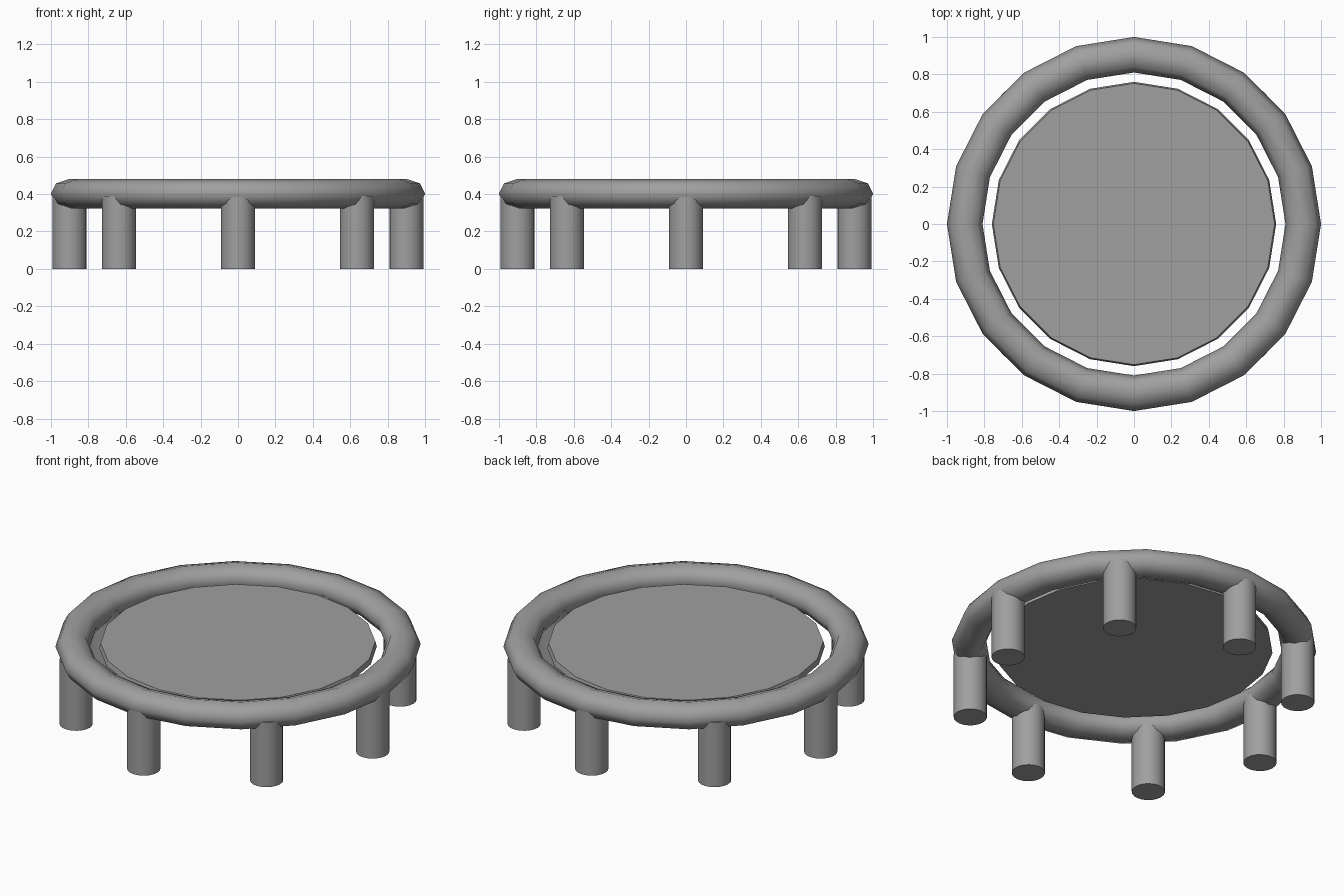
import bpy
import bmesh
from math import cos, sin, pi, radians

cube = bpy.data.objects.get("Cube")
if cube:
    bpy.data.objects.remove(cube, do_unlink=True)

SIDES = 20
RING_RADIUS, RING_Z = 0.905, 0.402

grey = bpy.data.materials.new("plain_grey")
grey.use_nodes = True
colour = (0.35, 0.35, 0.35, 1)
grey.diffuse_color = colour
grey.node_tree.nodes["Principled BSDF"].inputs["Base Color"].default_value = colour


def finish(obj, name, angle):
    obj.name = obj.data.name = name
    obj.data.materials.append(grey)
    bpy.ops.object.select_all(action='DESELECT')
    obj.select_set(True)
    bpy.context.view_layer.objects.active = obj
    bpy.ops.object.shade_smooth_by_angle(angle=radians(angle))


def lathe(name, profile, angle):
    """Revolve a closed (radius, z) profile around the z axis."""
    bm = bmesh.new()
    rows = []
    for i in range(SIDES):
        a = 2 * pi * i / SIDES
        rows.append([bm.verts.new((r * cos(a), r * sin(a), z)) for r, z in profile])
    n = len(profile)
    for i in range(SIDES):
        here, there = rows[i], rows[(i + 1) % SIDES]
        for j in range(n):
            k = (j + 1) % n
            bm.faces.new((here[j], there[j], there[k], here[k]))
    bmesh.ops.recalc_face_normals(bm, faces=bm.faces)
    mesh = bpy.data.meshes.new(name)
    bm.to_mesh(mesh)
    bm.free()
    obj = bpy.data.objects.new(name, mesh)
    bpy.context.collection.objects.link(obj)
    finish(obj, name, angle)


# Padded outer ring with a slightly flattened eight-sided section
section = [(RING_RADIUS + 0.095 * cos(pi * i / 4), RING_Z + 0.078 * sin(pi * i / 4))
           for i in range(8)]
lathe("outer_ring", section, 60)

# Jumping mat, a thin disc whose rim narrows slightly towards the top
bpy.ops.mesh.primitive_cone_add(vertices=SIDES, radius1=0.76, radius2=0.752,
                                depth=0.03, location=(0, 0, 0.405))
finish(bpy.context.object, "jumping_mat", 10)

# Eight round legs reaching up into the ring
LEG_TOP = 0.39
for i in range(8):
    a = pi * i / 4
    bpy.ops.mesh.primitive_cylinder_add(
        vertices=SIDES, radius=0.091, depth=LEG_TOP,
        location=(0.9 * cos(a), 0.9 * sin(a), LEG_TOP / 2))
    finish(bpy.context.object, f"leg_{i + 1}", 40)
